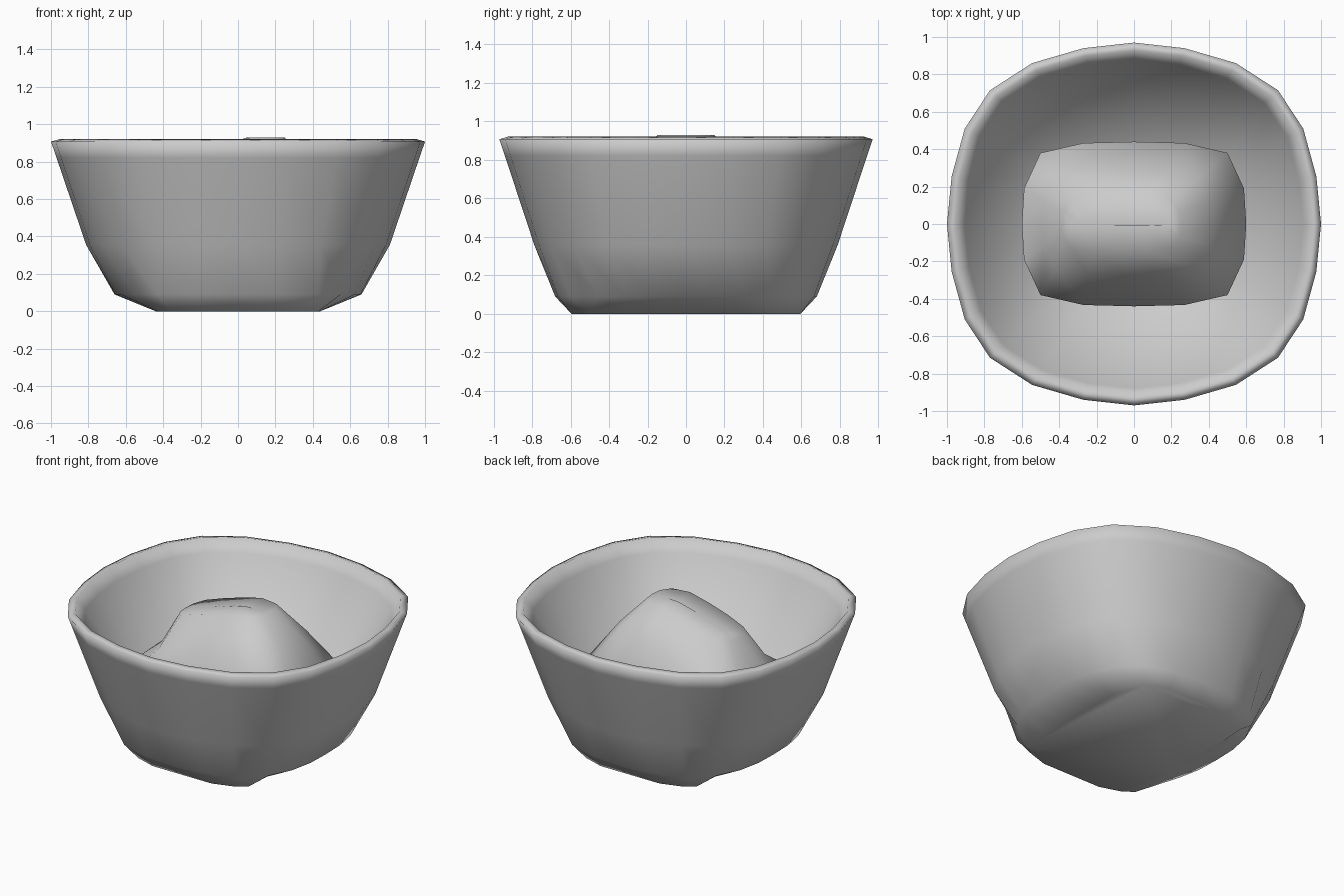
import bpy, bmesh, math

if "Cube" in bpy.data.objects:
    bpy.data.objects.remove(bpy.data.objects["Cube"])


def mirror_ring(q):
    """Full closed outline from one quadrant running from +y axis to +x axis."""
    right = q + [(x, -y) for x, y in reversed(q[:-1])]
    return right + [(-x, y) for x, y in reversed(right[1:-1])]


def level(outline, z, s=1.0):
    return [(x * s, y * s, z) for x, y in outline]


def crest(outline, hx, hy, dx, drop):
    """Ring near the mound's top: flat on the right, falling away to the left."""
    ring = [(x * hx + dx, y * hy) for x, y in outline]
    return [(x, y, .93 - drop + min(0, .3 * (x - .05))) for x, y in ring]


def loft(name, rings, angle):
    bm = bmesh.new()
    loops = [[bm.verts.new(p) for p in r] for r in rings]
    n = len(loops[0])
    for a, b in zip(loops, loops[1:]):
        for i in range(n):
            j = (i + 1) % n
            bm.faces.new((a[i], a[j], b[j], b[i]))
    bm.faces.new(loops[0])
    bm.faces.new(loops[-1])
    bmesh.ops.recalc_face_normals(bm, faces=bm.faces)
    me = bpy.data.meshes.new(name)
    bm.to_mesh(me)
    bm.free()
    ob = bpy.data.objects.new(name, me)
    bpy.context.collection.objects.link(ob)
    bpy.ops.object.select_all(action='DESELECT')
    ob.select_set(True)
    bpy.context.view_layer.objects.active = ob
    bpy.ops.object.shade_smooth_by_angle(angle=math.radians(angle))
    return ob


# Bowl outlines: rim, lower wall and foot
rim = mirror_ring([(0, .97), (.27, .94), (.545, .86), (.77, .715),
                   (.905, .51), (.975, .255), (1, 0)])
lower = mirror_ring([(0, .68), (.22, .665), (.43, .60), (.55, .46),
                     (.625, .31), (.655, .16), (.66, 0)])
foot = mirror_ring([(0, .595), (.22, .595), (.36, .55), (.43, .50),
                    (.44, .32), (.44, .16), (.44, 0)])

# Bowl: foot, outer wall, sloped rim, straight tapered inner wall
loft("bowl", [
    level(foot, 0),
    level(lower, .09),
    level(rim, .355, .812),
    level(rim, .82, .97),
    level(rim, .907),
    level(rim, .92, .955),
    level(rim, .84, .905),
    level(rim, .12, .45),
], 120)

# Food mound: squarish, straight-sloped, with its crest shifted to the right
mound = mirror_ring([(0, .44), (.27, .433), (.5, .38), (.588, .19), (.6, 0)])
loft("food_mound", [
    level(mound, .12, .85),
    level(mound, .4, .97),
    level(mound, .5),
    crest(mound, .76, .63, -.04, .18),
    crest(mound, .53, .34, -.07, 0),
    crest(mound, .45, .02, -.07, 0),
], 60)
